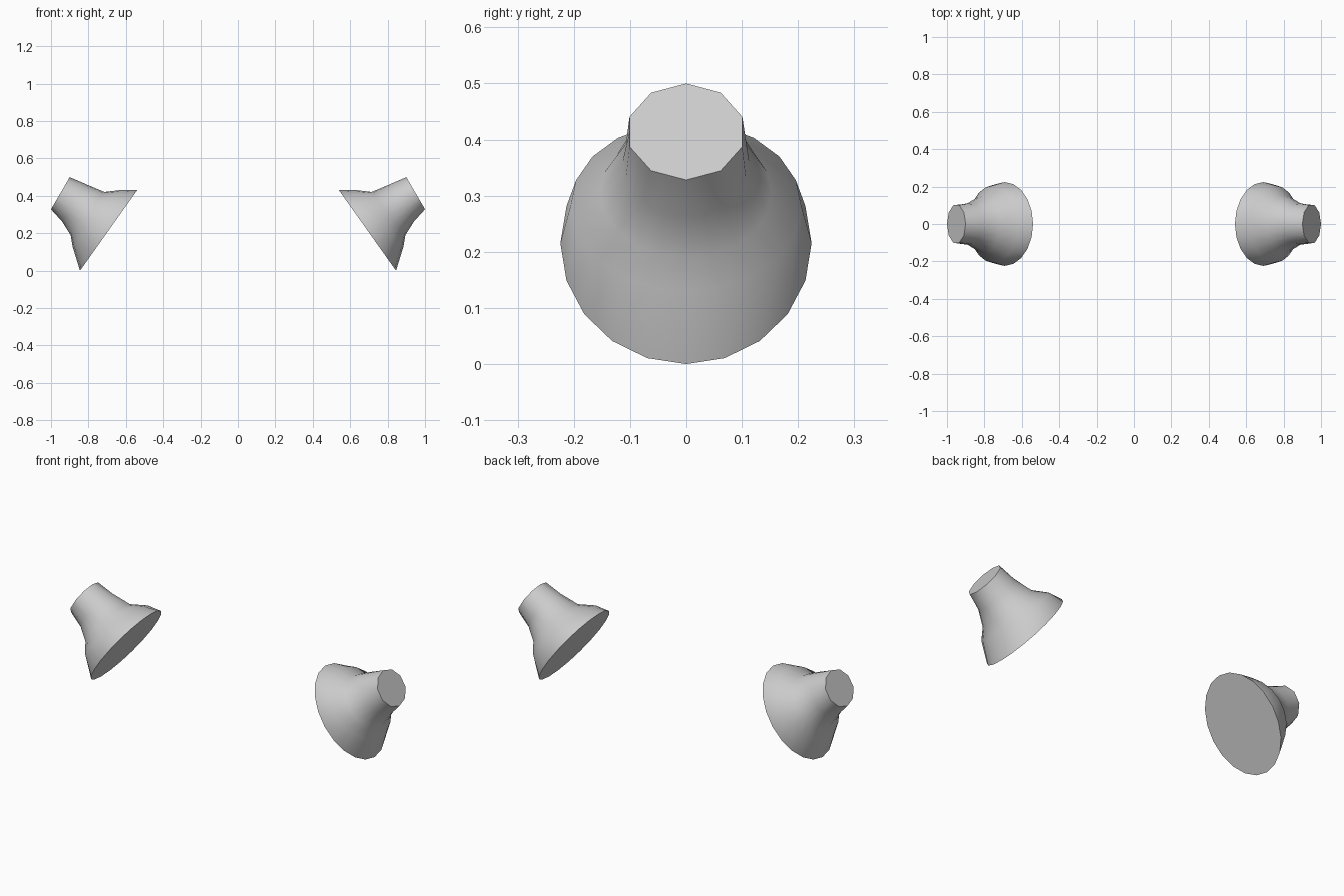
import bpy, bmesh, math
from mathutils import Vector

if "Cube" in bpy.data.objects:
    bpy.data.objects.remove(bpy.data.objects["Cube"])

N = 20
# Sections from narrow tip to wide mouth: upper edge (x, z), lower edge (x, z), half width in y
SECTIONS = [
    ((0.90, 0.50), (1.00, 0.328), 0.106),
    ((0.81, 0.461), (0.94, 0.262), 0.113),
    ((0.715, 0.421), (0.895, 0.19), 0.153),
    ((0.62, 0.432), (0.885, 0.13), 0.206),
    ((0.54, 0.43), (0.845, 0.0), 0.224),
]


def ring(top, low, half, coarse=False):
    """Elliptical section; the coarse one is a decagon with mid-edge points."""
    t, b = Vector((top[0], 0, top[1])), Vector((low[0], 0, low[1]))
    c, u, v = (t + b) / 2, (t - b) / 2, Vector((0, half, 0))
    pts = [c + u * math.cos(2 * math.pi * i / N) + v * math.sin(2 * math.pi * i / N)
           for i in range(N)]
    if coarse:
        for i in range(1, N, 2):
            pts[i] = (pts[i - 1] + pts[(i + 1) % N]) / 2
    return pts


def flared_cup(name, side):
    bm = bmesh.new()
    rings = []
    for k, s in enumerate(SECTIONS):
        rings.append([bm.verts.new((p.x * side, p.y, p.z)) for p in ring(*s, coarse=(k == 0))])
    # flared wall
    for a, b in zip(rings, rings[1:]):
        for i in range(N):
            j = (i + 1) % N
            bm.faces.new((a[i], a[j], b[j], b[i]))
    # flat tip and flat mouth
    bm.faces.new(rings[0])
    bm.faces.new(rings[-1])
    bmesh.ops.recalc_face_normals(bm, faces=bm.faces)
    me = bpy.data.meshes.new(name)
    bm.to_mesh(me)
    bm.free()
    ob = bpy.data.objects.new(name, me)
    bpy.context.collection.objects.link(ob)
    bpy.ops.object.select_all(action='DESELECT')
    ob.select_set(True)
    bpy.context.view_layer.objects.active = ob
    bpy.ops.object.shade_smooth_by_angle(angle=math.radians(45))


for name, side in (("right_flared_cup", 1), ("left_flared_cup", -1)):
    flared_cup(name, side)
